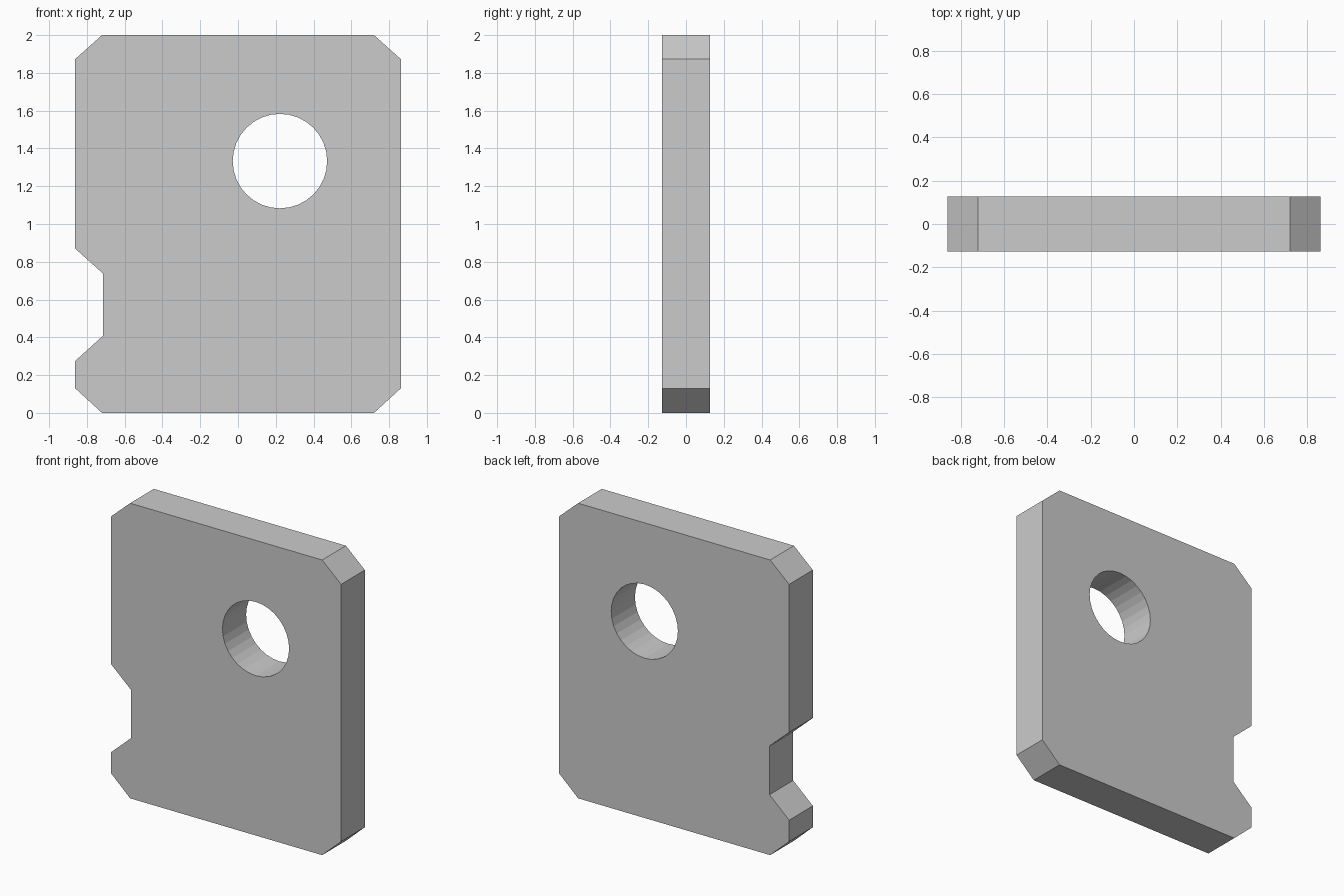
import bpy, bmesh
from math import cos, sin, tau

if "Cube" in bpy.data.objects:
    bpy.data.objects.remove(bpy.data.objects["Cube"])

HALF_THICKNESS = 0.127


def prism(name, outline):
    """Extrude an x-z outline through the plate thickness."""
    bm = bmesh.new()
    face = bm.faces.new([bm.verts.new((x, -HALF_THICKNESS, z)) for x, z in outline])
    ext = bmesh.ops.extrude_face_region(bm, geom=[face], use_keep_orig=True)
    verts = [v for v in ext["geom"] if isinstance(v, bmesh.types.BMVert)]
    bmesh.ops.translate(bm, verts=verts, vec=(0, 2 * HALF_THICKNESS, 0))
    bmesh.ops.recalc_face_normals(bm, faces=bm.faces)
    mesh = bpy.data.meshes.new(name)
    bm.to_mesh(mesh)
    bm.free()
    obj = bpy.data.objects.new(name, mesh)
    bpy.context.collection.objects.link(obj)
    return obj


# Plate with chamfered corners and a notch in the left edge
plate = prism("plate", [
    (-0.72, 0), (0.72, 0), (0.862, 0.13), (0.862, 1.873),
    (0.72, 2), (-0.72, 2), (-0.862, 1.873),
    (-0.862, 0.87), (-0.715, 0.738), (-0.715, 0.408), (-0.862, 0.275),
    (-0.862, 0.13),
])

# Round through hole
SIDES = 32
cutter = prism("hole_cutter", [
    (0.222 + 0.25 * cos(tau * i / SIDES), 1.333 + 0.25 * sin(tau * i / SIDES))
    for i in range(SIDES)
])
cutter.scale.y = 2
cutter.hide_render = True
cutter.hide_set(True)

hole = plate.modifiers.new("hole", 'BOOLEAN')
hole.operation = 'DIFFERENCE'
hole.solver = 'EXACT'
hole.object = cutter
